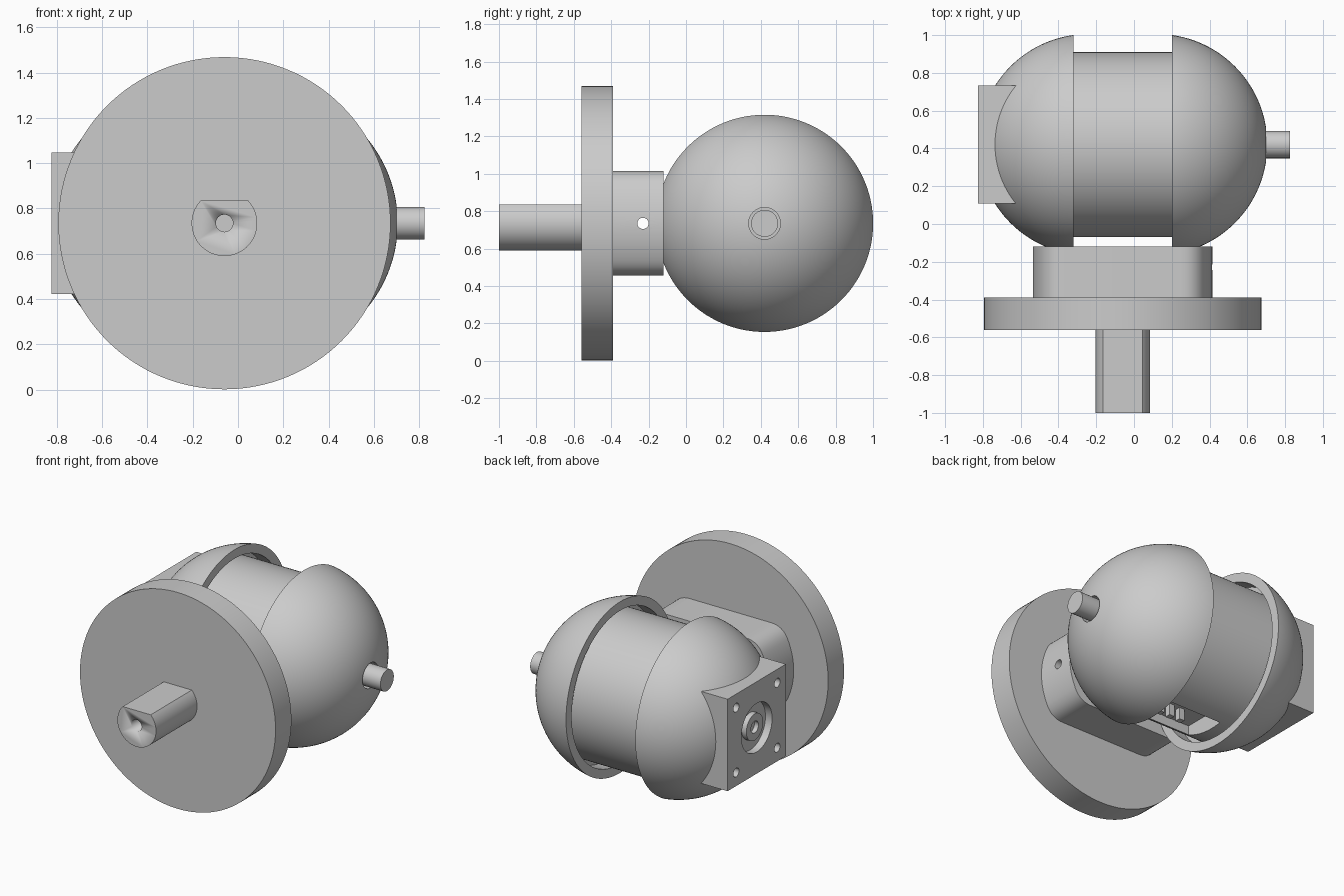
import bpy, bmesh
from math import sin, cos, asin, sqrt, pi, radians
from mathutils import Matrix, Vector

if "Cube" in bpy.data.objects:
    bpy.data.objects.remove(bpy.data.objects["Cube"])

CX, CY, CZ = -0.06, 0.42, 0.735   # mirror plane, ball centre


def finish(name, bm, smooth=True):
    bmesh.ops.remove_doubles(bm, verts=bm.verts, dist=1e-5)
    bmesh.ops.recalc_face_normals(bm, faces=bm.faces)
    me = bpy.data.meshes.new(name)
    bm.to_mesh(me)
    bm.free()
    ob = bpy.data.objects.new(name, me)
    bpy.context.collection.objects.link(ob)
    if smooth:
        shade(ob)
    return ob


def shade(ob):
    bpy.ops.object.select_all(action='DESELECT')
    ob.select_set(True)
    bpy.context.view_layer.objects.active = ob
    bpy.ops.object.shade_smooth_by_angle(angle=radians(25))


def prism(name, pts, y0, y1):
    """Outline (x, z) about the shaft axis, extruded along y."""
    bm = bmesh.new()
    f = bm.faces.new([bm.verts.new((CX + x, y0, CZ + z)) for x, z in pts])
    g = bmesh.ops.extrude_face_region(bm, geom=[f])
    bmesh.ops.translate(bm, vec=(0, y1 - y0, 0),
                        verts=[v for v in g['geom'] if isinstance(v, bmesh.types.BMVert)])
    return finish(name, bm)


def lathe(name, prof, y=CY, z=CZ, steps=96):
    """Profile (x, radius) turned about an axis along x."""
    bm = bmesh.new()
    vs = [bm.verts.new((x, y, z + r)) for x, r in prof]
    es = [bm.edges.new(p) for p in zip(vs, vs[1:])]
    bmesh.ops.spin(bm, geom=vs + es, cent=(0, y, z), axis=(1, 0, 0),
                   angle=2 * pi, steps=steps, use_duplicate=False)
    return finish(name, bm)


def rod(name, x0, x1, r, y=CY, z=CZ, steps=48):
    return lathe(name, [(x0, 0), (x0, r), (x1, r), (x1, 0)], y, z, steps)


def box(name, lo, hi):
    bm = bmesh.new()
    lo, hi = Vector(lo), Vector(hi)
    bmesh.ops.create_cube(bm, size=1, matrix=Matrix.Translation((lo + hi) / 2)
                          @ Matrix.Diagonal((*(hi - lo), 1)))
    return finish(name, bm, False)


def cut(ob, cutter):
    cutter.hide_render = True
    m = ob.modifiers.new('cut', 'BOOLEAN')
    m.operation, m.solver, m.object = 'DIFFERENCE', 'EXACT', cutter
    bpy.context.view_layer.objects.active = ob
    bpy.ops.object.modifier_move_to_index(modifier='cut', index=0)
    bpy.ops.object.modifier_apply(modifier='cut')
    bpy.data.objects.remove(cutter)


def arc(r, a0, a1, n):
    return [(r * cos(a0 + (a1 - a0) * i / n), r * sin(a0 + (a1 - a0) * i / n))
            for i in range(n + 1)]


def circle(r, n=48):
    return arc(r, 0, 2 * pi, n)[:-1]


# round base flange
prism('flange', circle(0.734, 128), -0.56, -0.39)

# D-shaped shaft with centre hole
a = asin(0.1 / 0.145)
shaft = prism('drive_shaft', arc(0.145, pi - a, 2 * pi + a, 56), -1.0, -0.56)
cut(shaft, prism('cutter', circle(0.038, 32), -1.1, -0.8))

# hub: round ends, flat top and bottom, filleted corners
R, H, t = 0.475, 0.28, radians(25)
P = Vector((R * cos(t), R * sin(t)))
k = (H - P.y) / cos(t)
C = Vector((P.x - k * sin(t), H))
E = C - Vector((k, 0))
fillet = [tuple(P * (1 - s) ** 2 + C * 2 * s * (1 - s) + E * s * s)
          for s in [i / 8 for i in range(1, 9)]]
right = [(x, -z) for x, z in reversed(fillet)] + arc(R, -t, t, 16) + fillet
hub = prism('hub', right + [(-x, -z) for x, z in right], -0.39, -0.12)
cut(hub, rod('cutter', -1, 1, 0.03, -0.23, CZ, 24))
shade(hub)

# two ball halves with a recessed rim around the barrel
BR, OFF, RIM = 0.586, 0.18, 0.26
dome_end = asin((RIM - OFF) / BR)


def ball_half(name, side, max_x):
    tip = asin(min(1, (max_x - OFF) / BR))
    prof = [(OFF + BR * sin(u), BR * cos(u)) for u in
            [dome_end + (tip - dome_end) * i / 40 for i in range(41)]]
    prof = [(RIM + 0.1, 0), (RIM + 0.1, 0.52), (RIM, 0.52)] + prof
    if prof[-1][1] > 1e-4:
        prof.append((max_x, 0))
    return lathe(name, [(CX + side * x, max(r, 0)) for x, r in prof], steps=112)


right_half = ball_half('right_ball_half', 1, OFF + BR)
ball_half('left_ball_half', -1, 0.69)
cut(right_half, rod('cutter', 0.64, 0.9, 0.085))
shade(right_half)

# central barrel with a window underneath
barrel = rod('barrel', -0.43, 0.31, 0.49, steps=112)
cut(barrel, box('cutter', (-0.27, 0.2, 0.1), (0.15, 0.5, 0.36)))
shade(barrel)

# small contact pins inside the window
for i in range(3):
    box('window_pin_%d' % (i + 1), (-0.12 + 0.08 * i, 0.3, 0.28), (-0.08 + 0.08 * i, 0.34, 0.37))

# output stub on the right
rod('output_stub', 0.62, 0.825, 0.072)

# square mounting plate on the left with recess and bolt holes
plate = box('mounting_plate', (-0.825, CY - 0.312, CZ - 0.312), (-0.6, CY + 0.312, CZ + 0.312))
cut(plate, rod('cutter', -0.9, -0.775, 0.165))
for sy in (-1, 1):
    for sz in (-1, 1):
        cut(plate, rod('cutter', -0.9, -0.75, 0.03, CY + sy * 0.22, CZ + sz * 0.22, 24))
shade(plate)

# bearing boss in the recess
lathe('bearing_boss', [(-0.77, 0), (-0.78, 0), (-0.78, 0.04), (-0.81, 0.04),
                       (-0.81, 0.09), (-0.77, 0.09), (-0.77, 0)], steps=48)
